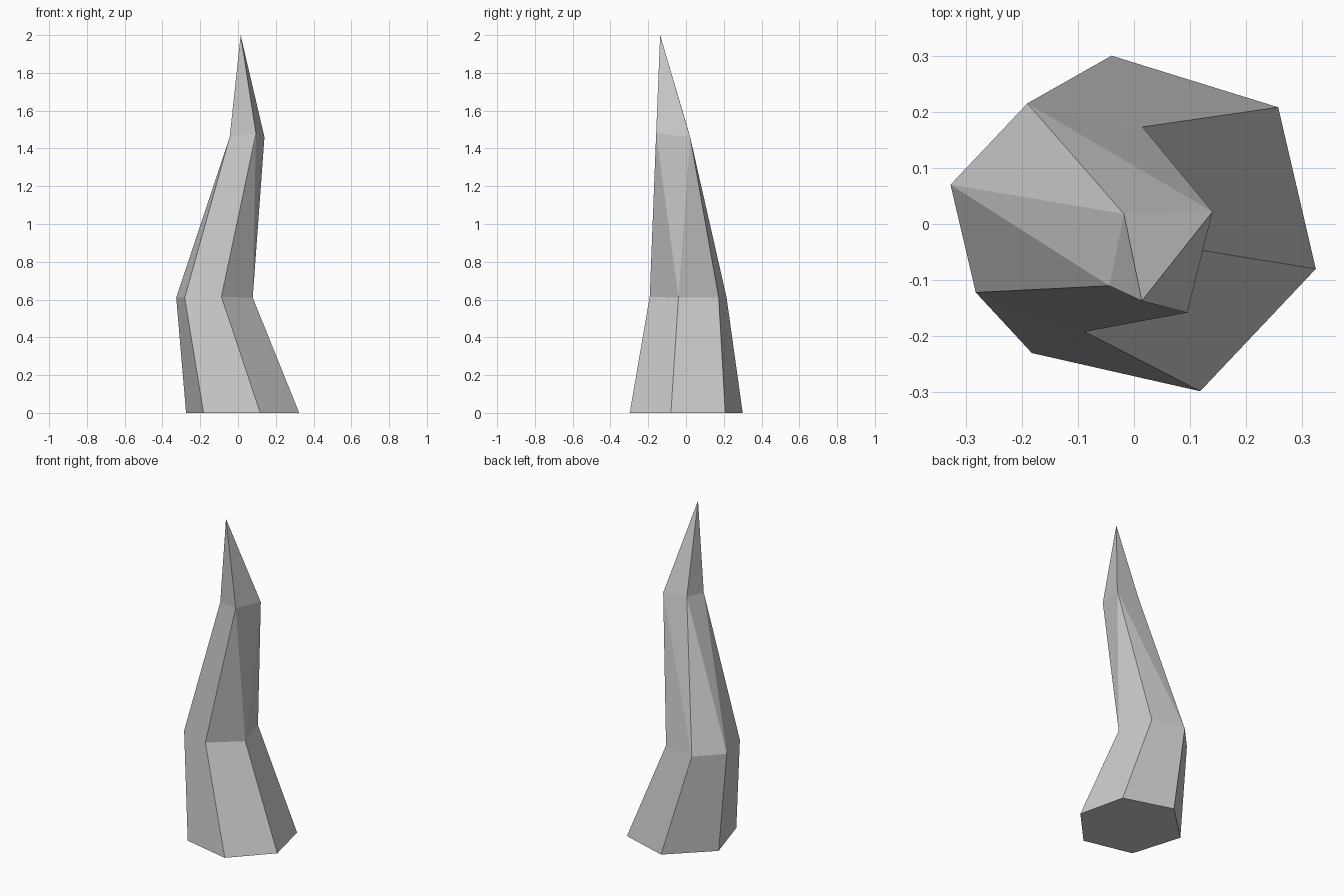
import bpy
import bmesh

if "Cube" in bpy.data.objects:
    bpy.data.objects.remove(bpy.data.objects["Cube"])

bm = bmesh.new()


def ring(points):
    return [bm.verts.new(p) for p in points]


# Cross-sections, counter-clockwise from the left side
base = ring([(-0.275, 0.075, 0), (-0.182, -0.23, 0), (0.118, -0.298, 0),
             (0.324, -0.08, 0), (0.257, 0.208, 0), (-0.04, 0.30, 0)])
bend = ring([(-0.327, 0.07, 0.61), (-0.282, -0.122, 0.61), (-0.088, -0.192, 0.615),
             (0.078, -0.04, 0.61), (0.015, 0.173, 0.61), (-0.19, 0.215, 0.61)])
neck = ring([(-0.044, -0.11, 1.46), (0.095, -0.158, 1.48),
             (0.14, 0.022, 1.46), (-0.018, 0.018, 1.475)])
tip = bm.verts.new((0.014, -0.137, 2.0))

# Underside and flared lower section
bm.faces.new(base[::-1])
for i in range(6):
    j = (i + 1) % 6
    bm.faces.new((base[i], base[j], bend[j], bend[i]))

# Middle section: six sides narrow to four
a, b, c, d, e, f = bend
p, q, r, s = neck
for face in ((a, b, p), (b, c, q, p), (c, d, q), (d, r, q),
             (d, e, r), (e, f, r), (f, s, r), (f, a, s), (a, p, s)):
    bm.faces.new(face)

# Pointed end
for i in range(4):
    bm.faces.new((neck[i], neck[(i + 1) % 4], tip))

bmesh.ops.recalc_face_normals(bm, faces=bm.faces[:])
mesh = bpy.data.meshes.new("bent_spike")
bm.to_mesh(mesh)
bm.free()
bpy.context.collection.objects.link(bpy.data.objects.new("bent_spike", mesh))
